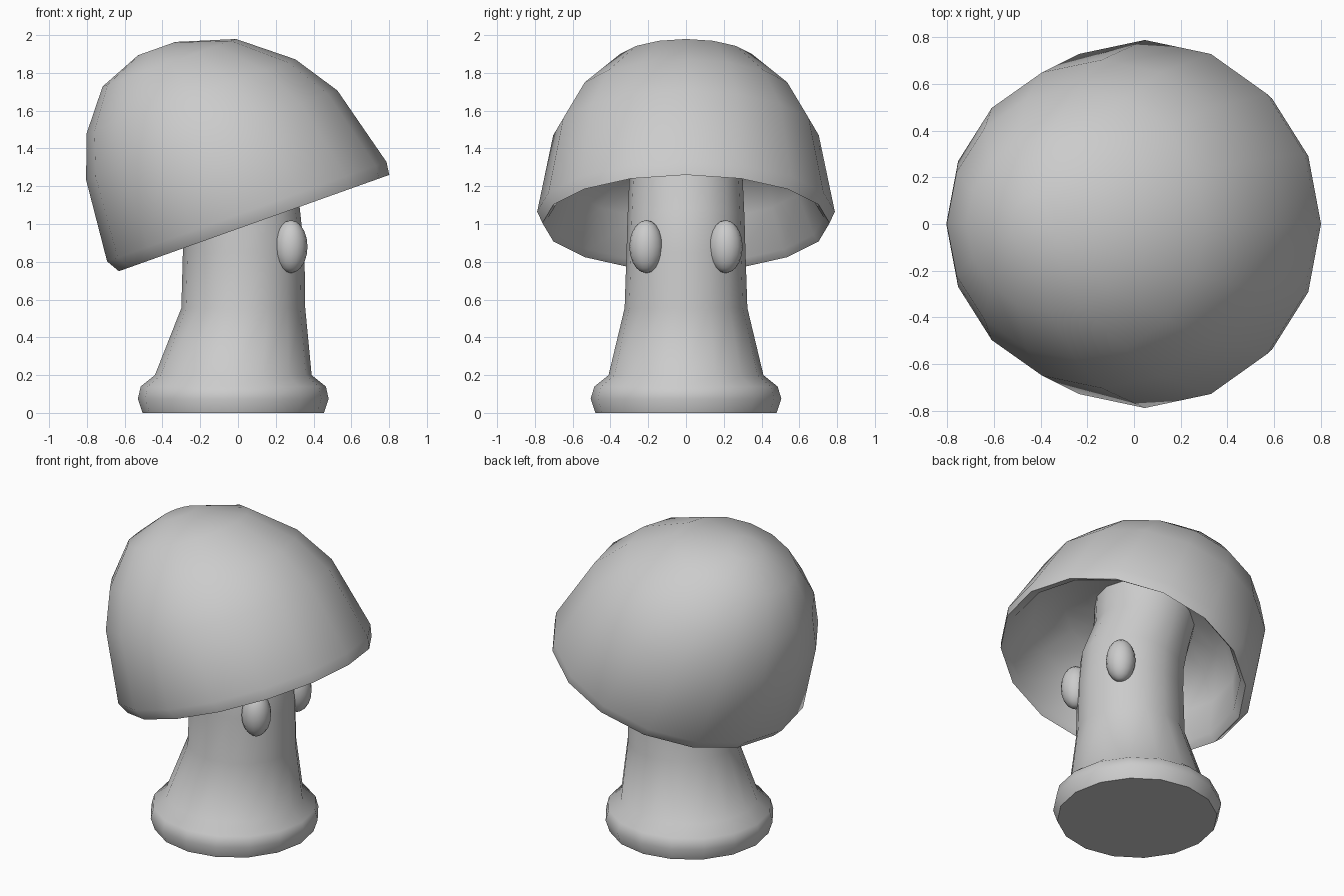
import bpy, bmesh
from math import sin, cos, tau, radians
from mathutils import Matrix, Vector

if "Cube" in bpy.data.objects:
    bpy.data.objects.remove(bpy.data.objects["Cube"])

TILT = radians(-19.6)
SIDES = 16
CAP = Matrix.Translation((0.085, 0, 1.005)) @ Matrix.Rotation(TILT, 4, 'Y')


def loft(name, rings, close_start=False, close_end=False, angle=50):
    """Skin a list of rings (matrix, centre x, height, x radius, y radius)."""
    bm = bmesh.new()
    loops = []
    for m, cx, z, rx, ry in rings:
        loops.append([bm.verts.new(m @ Vector((cx + rx * cos(tau * i / SIDES),
                                               ry * sin(tau * i / SIDES), z)))
                      for i in range(SIDES)])
    for a, b in zip(loops, loops[1:]):
        for i in range(SIDES):
            j = (i + 1) % SIDES
            bm.faces.new((a[i], a[j], b[j], b[i]))
    if close_start:
        bm.faces.new(loops[0][::-1])
    if close_end:
        bm.faces.new(loops[-1])
    me = bpy.data.meshes.new(name)
    bm.to_mesh(me)
    bm.free()
    ob = bpy.data.objects.new(name, me)
    bpy.context.collection.objects.link(ob)
    smooth(ob, angle)
    return ob


def smooth(ob, angle):
    bpy.ops.object.select_all(action='DESELECT')
    ob.select_set(True)
    bpy.context.view_layer.objects.active = ob
    bpy.ops.object.shade_smooth_by_angle(angle=radians(angle))


# Hollow tilted cap: underside ceiling, inner wall, rim, then the leaning dome
cap_profile = [
    (-0.02, 0.44, 0.29, 0.29), (-0.02, 0.41, 0.49, 0.49),
    (-0.01, 0.25, 0.64, 0.64), (0.0, 0.03, 0.71, 0.73),
    (0.0, 0.0, 0.76, 0.76), (-0.016, 0.07, 0.785, 0.788),
    (-0.055, 0.513, 0.706, 0.703), (-0.09, 0.743, 0.587, 0.58),
    (-0.138, 0.95, 0.375, 0.375), (-0.175, 1.043, 0.105, 0.12),
]
loft("cap", [(CAP, *p) for p in cap_profile], close_end=True, angle=80)

# Stem with a rolled foot, bending backwards into the cap
I = Matrix.Identity(4)
HALF = Matrix.Translation((0.022, 0, 1.0)) @ Matrix.Rotation(TILT / 2, 4, 'Y')
stem_rings = [
    (I, -0.025, 0.0, 0.48, 0.48), (I, -0.025, 0.075, 0.505, 0.505),
    (I, -0.025, 0.14, 0.49, 0.485), (I, -0.025, 0.2, 0.415, 0.41),
    (I, 0.028, 0.555, 0.328, 0.325), (I, 0.03, 0.85, 0.322, 0.315),
    (HALF, 0.0, 0.03, 0.315, 0.31),
    (CAP, -0.05, 0.27, 0.29, 0.3), (CAP, -0.02, 0.44, 0.31, 0.31),
]
loft("stem", stem_rings, close_start=True)

# Pair of oval eyes
for side, y in (("left", 0.21), ("right", -0.21)):
    bpy.ops.mesh.primitive_uv_sphere_add(segments=16, ring_count=10, radius=1,
                                         location=(0.28, y, 0.88))
    eye = bpy.context.object
    eye.name = side + "_eye"
    eye.scale = (0.088, 0.09, 0.14)
    smooth(eye, 60)
